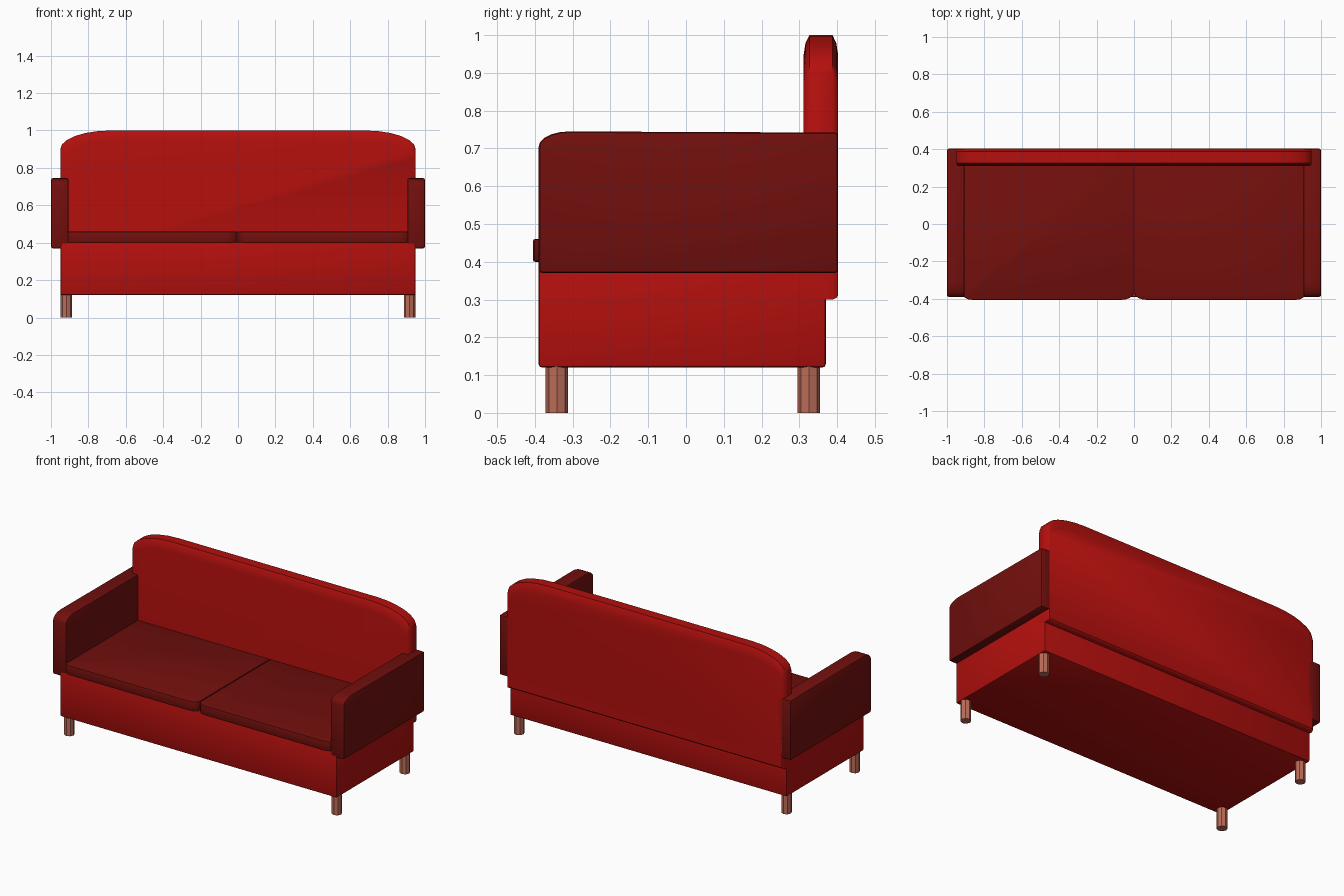
import bpy, bmesh
from math import pi, sin, cos, radians

if "Cube" in bpy.data.objects:
    bpy.data.objects.remove(bpy.data.objects["Cube"])


def material(name, color):
    m = bpy.data.materials.new(name)
    m.diffuse_color = (*color, 1)
    m.use_nodes = True
    m.node_tree.nodes["Principled BSDF"].inputs["Base Color"].default_value = m.diffuse_color
    return m


RED = material("red_fabric", (0.45, 0.005, 0.004))
DARK = material("dark_red_fabric", (0.17, 0.005, 0.004))
WOOD = material("leg_wood", (0.5, 0.15, 0.1))


def arc(cx, cy, rx, ry, a0, a1, n):
    """Points on an elliptical arc, angles in degrees."""
    steps = [radians(a0 + (a1 - a0) * i / n) for i in range(n + 1)]
    return [(cx + rx * cos(t), cy + ry * sin(t)) for t in steps]


def loft(name, rings, mat, bevel=0, segments=2, mirror=False, bevel_angle=40):
    """Skin matching closed rings, cap the ends, soften the hard edges."""
    bm = bmesh.new()
    loops = [[bm.verts.new(p) for p in ring] for ring in rings]
    n = len(loops[0])
    for a, b in zip(loops, loops[1:]):
        for i in range(n):
            j = (i + 1) % n
            bm.faces.new((a[i], a[j], b[j], b[i]))
    bm.faces.new(loops[0])
    bm.faces.new(loops[-1])
    bmesh.ops.recalc_face_normals(bm, faces=bm.faces)
    if bevel:
        edges = [e for e in bm.edges if e.calc_face_angle() > radians(bevel_angle)]
        bmesh.ops.bevel(bm, geom=edges, offset=bevel, segments=segments,
                        profile=0.5, affect='EDGES', clamp_overlap=True)
    me = bpy.data.meshes.new(name)
    bm.to_mesh(me)
    bm.free()
    me.materials.append(mat)
    me.shade_smooth()
    me.set_sharp_from_angle(angle=radians(35))
    ob = bpy.data.objects.new(name, me)
    bpy.context.collection.objects.link(ob)
    if mirror:
        ob.modifiers.new("Mirror", 'MIRROR')
    return ob


# Base box
base = [(-0.95, -0.39), (0.95, -0.39), (0.95, 0.37), (-0.95, 0.37)]
loft("base", [[(x, y, z) for x, y in base] for z in (0.12, 0.405)], RED, 0.009)

# Backrest: arched outline, thinning towards its rim
half = [(0.95, 0.30)] + arc(0.68, 0.90, 0.27, 0.10, 0, 90, 6)
outline = half + [(-x, z) for x, z in reversed(half)]
layers = [(0.311, 0.055), (0.316, 0.022), (0.327, 0), (0.388, 0), (0.398, 0.022), (0.403, 0.055)]
rings = []
for y, inset in layers:
    rings.append([(x * (1 - 0.15 * inset),
                   y,
                   z - inset if z > 0.5 else z + 0.2 * inset) for x, z in outline])
loft("backrest", rings, RED)

# Armrests: rounded at the upper front
side = [(0.403, 0.37), (0.403, 0.742)] + arc(-0.31, 0.705, 0.08, 0.04, 90, 180, 5) + [(-0.39, 0.37)]
loft("armrests", [[(x, y, z) for y, z in side] for x in (0.905, 1.0)], DARK, 0.01, mirror=True)

# Seat cushions: rounded front corners
plan = ([(0.92, 0.33), (0.002, 0.33)]
        + arc(0.062, -0.365, 0.06, 0.04, 180, 270, 4)
        + arc(0.87, -0.365, 0.05, 0.04, 270, 360, 4))
loft("seat_cushions", [[(x, y, z) for x, y in plan] for z in (0.40, 0.46)], DARK, 0.005, mirror=True)

# Octagonal legs
for name, cy in (("front_legs", -0.342), ("back_legs", 0.325)):
    circle = arc(0.918, cy, 0.03, 0.03, 0, 315, 7)
    loft(name, [[(x, y, z) for x, y in circle] for z in (0, 0.125)], WOOD, mirror=True)
